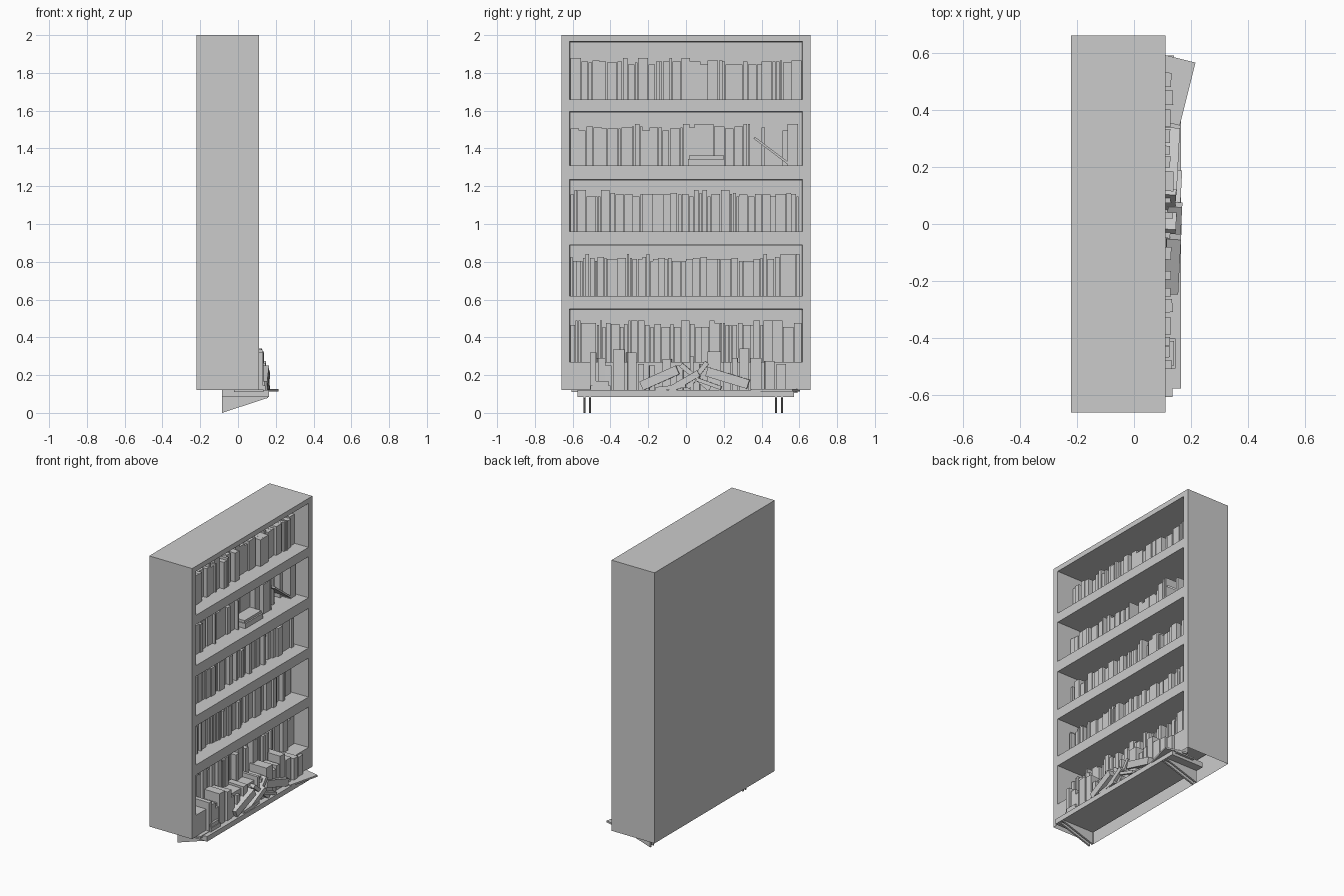
import bpy, bmesh, random
from math import radians
from mathutils import Matrix, Vector

if "Cube" in bpy.data.objects:
    bpy.data.objects.remove(bpy.data.objects["Cube"])

random.seed(7)

def finish(bm, name):
    me = bpy.data.meshes.new(name)
    bm.to_mesh(me)
    bm.free()
    ob = bpy.data.objects.new(name, me)
    bpy.context.collection.objects.link(ob)
    return ob

def add_box(bm, lo, hi, roll=0, yaw=0):
    """Box from corner to corner, rolled about x and yawed about z through its centre."""
    lo, hi = Vector(lo), Vector(hi)
    m = (Matrix.Translation((lo + hi) / 2) @ Matrix.Rotation(radians(yaw), 4, 'Z')
         @ Matrix.Rotation(radians(roll), 4, 'X') @ Matrix.Diagonal((*(hi - lo), 1)))
    bmesh.ops.create_cube(bm, size=1, matrix=m)

def quad(bm, *pts):
    bm.faces.new([bm.verts.new(p) for p in pts])

# Bookcase shell: closed back, five recesses in the +x face, hollow open base
BX, FX, Y, Z0, Z1 = -0.22, 0.11, 0.66, 0.12, 2.0
RECESS_BACK, IY = -0.205, 0.617
bays = [(0.27, 0.55), (0.62, 0.89), (0.96, 1.235), (1.31, 1.595), (1.66, 1.965)]
bm = bmesh.new()
quad(bm, (BX, Y, Z0), (BX, -Y, Z0), (BX, -Y, Z1), (BX, Y, Z1))
quad(bm, (BX, -Y, Z0), (FX, -Y, Z0), (FX, -Y, Z1), (BX, -Y, Z1))
quad(bm, (FX, Y, Z0), (BX, Y, Z0), (BX, Y, Z1), (FX, Y, Z1))
quad(bm, (BX, -Y, Z1), (FX, -Y, Z1), (FX, Y, Z1), (BX, Y, Z1))

def front_panel(y0, y1, z0, z1):
    quad(bm, (FX, y0, z0), (FX, y1, z0), (FX, y1, z1), (FX, y0, z1))

front_panel(-Y, -IY, Z0, Z1)
front_panel(IY, Y, Z0, Z1)
rails = [Z0] + [z for bay in bays for z in bay] + [Z1]
for z0, z1 in zip(rails[::2], rails[1::2]):
    front_panel(-IY, IY, z0, z1)
for z0, z1 in bays:
    t = 0.005
    f = [(FX, -IY, z0), (FX, IY, z0), (FX, IY, z1), (FX, -IY, z1)]
    b = [(RECESS_BACK, -IY + t, z0), (RECESS_BACK, IY - t, z0),
         (RECESS_BACK, IY - t, z1 - t), (RECESS_BACK, -IY + t, z1 - t)]
    quad(bm, *b)
    for i in range(4):
        j = (i + 1) % 4
        quad(bm, f[j], f[i], b[i], b[j])
bmesh.ops.remove_doubles(bm, verts=bm.verts, dist=1e-5)
finish(bm, "bookcase")

# Rows of upright books, with slight differences in height, depth and angle
for n, (z0, z1) in enumerate(bays):
    bm = bmesh.new()
    y = -IY + 0.005
    while y < IY - 0.03:
        w = min(random.choice((0.012, 0.018, 0.025, 0.035, 0.045, 0.055)), IY - 0.006 - y)
        h = random.choice((0.185, 0.195, 0.2, 0.205, 0.22))
        front = 0.01 + random.uniform(-0.025, 0.02)
        gap_bay = n == 3 and (0.36 < y + w and y < 0.53)
        if n == 3 and y + w > 0 and y < 0.2:
            front = -0.05
        if not gap_bay or w < 0.03:
            add_box(bm, (front - 0.15, y, z0), (front - (0.04 if gap_bay else 0), y + w, z0 + h))
        y += w + random.choice((0.001, 0.002, 0.004))
    finish(bm, "book_row_%d" % (n + 1))

# Loose books on the second shelf from the top
bm = bmesh.new()
add_box(bm, (-0.08, 0.01, 1.31), (0.05, 0.205, 1.345))
add_box(bm, (-0.08, 0.015, 1.345), (0.04, 0.2, 1.362))
add_box(bm, (-0.12, 0.338, 1.38), (0.03, 0.572, 1.392), roll=-37)
finish(bm, "loose_shelf_books")

# Ledge under the front with tapered brackets
bm = bmesh.new()
add_box(bm, (-0.085, -0.575, 0.085), (0.165, 0.572, 0.12))
finish(bm, "ledge")

for i, yc in enumerate((-0.537, -0.508, 0.477, 0.508)):
    bm = bmesh.new()
    prof = [(-0.085, 0), (0.16, 0.08), (0.16, 0.11), (-0.085, 0.11)]
    face = bm.faces.new([bm.verts.new((x, yc - 0.006, z)) for x, z in prof])
    ext = bmesh.ops.extrude_face_region(bm, geom=[face])
    bmesh.ops.translate(bm, vec=(0, 0.012, 0),
                        verts=[v for v in ext['geom'] if isinstance(v, bmesh.types.BMVert)])
    bmesh.ops.recalc_face_normals(bm, faces=bm.faces)
    finish(bm, "bracket_%d" % (i + 1))

# Books standing on the ledge: (centre y, width, top z)
standing = [(-0.49, 0.03, 0.32), (-0.45, 0.04, 0.29), (-0.41, 0.03, 0.25), (-0.355, 0.06, 0.335),
            (-0.29, 0.045, 0.32), (-0.24, 0.03, 0.26), (-0.18, 0.03, 0.25), (-0.1, 0.045, 0.285),
            (-0.03, 0.035, 0.25), (0.03, 0.02, 0.30), (0.09, 0.04, 0.26), (0.15, 0.07, 0.325),
            (0.22, 0.04, 0.27), (0.26, 0.03, 0.29), (0.31, 0.05, 0.34), (0.37, 0.06, 0.29),
            (0.44, 0.05, 0.275), (0.505, 0.05, 0.26)]
bm = bmesh.new()
for y, w, top in standing:
    x = random.uniform(0.125, 0.138)
    add_box(bm, (x - 0.13, y - w / 2, 0.12), (x, y + w / 2, top), yaw=random.uniform(-4, 4))
finish(bm, "ledge_books")

# Fallen books heaped on the ledge: (y, z centre, length, thickness, roll, front x)
fallen = [(-0.14, 0.185, 0.21, 0.05, 24, 0.16), (0.22, 0.185, 0.23, 0.05, -17, 0.155),
          (-0.01, 0.165, 0.18, 0.035, 30, 0.165), (0.05, 0.19, 0.2, 0.025, -40, 0.15),
          (0.06, 0.2, 0.17, 0.025, 52, 0.145), (0.12, 0.155, 0.14, 0.02, -20, 0.165),
          (-0.08, 0.135, 0.16, 0.02, 6, 0.163)]
bm = bmesh.new()
for y, z, l, t, roll, x in fallen:
    add_box(bm, (x - 0.05, y - l / 2, z - t / 2), (x, y + l / 2, z + t / 2), roll, -3)
add_box(bm, (0.03, -0.505, 0.12), (0.145, -0.40, 0.145))
add_box(bm, (0.03, -0.495, 0.145), (0.14, -0.41, 0.17))
finish(bm, "fallen_books")

# Flat thin volumes that overhang the ends of the ledge
bm = bmesh.new()
add_box(bm, (0.035, 0.36, 0.114), (0.19, 0.587, 0.126), yaw=-14)
add_box(bm, (-0.02, -0.605, 0.11), (0.135, -0.42, 0.124))
add_box(bm, (0.0, 0.44, 0.104), (0.14, 0.59, 0.114))
finish(bm, "overhanging_volumes")
